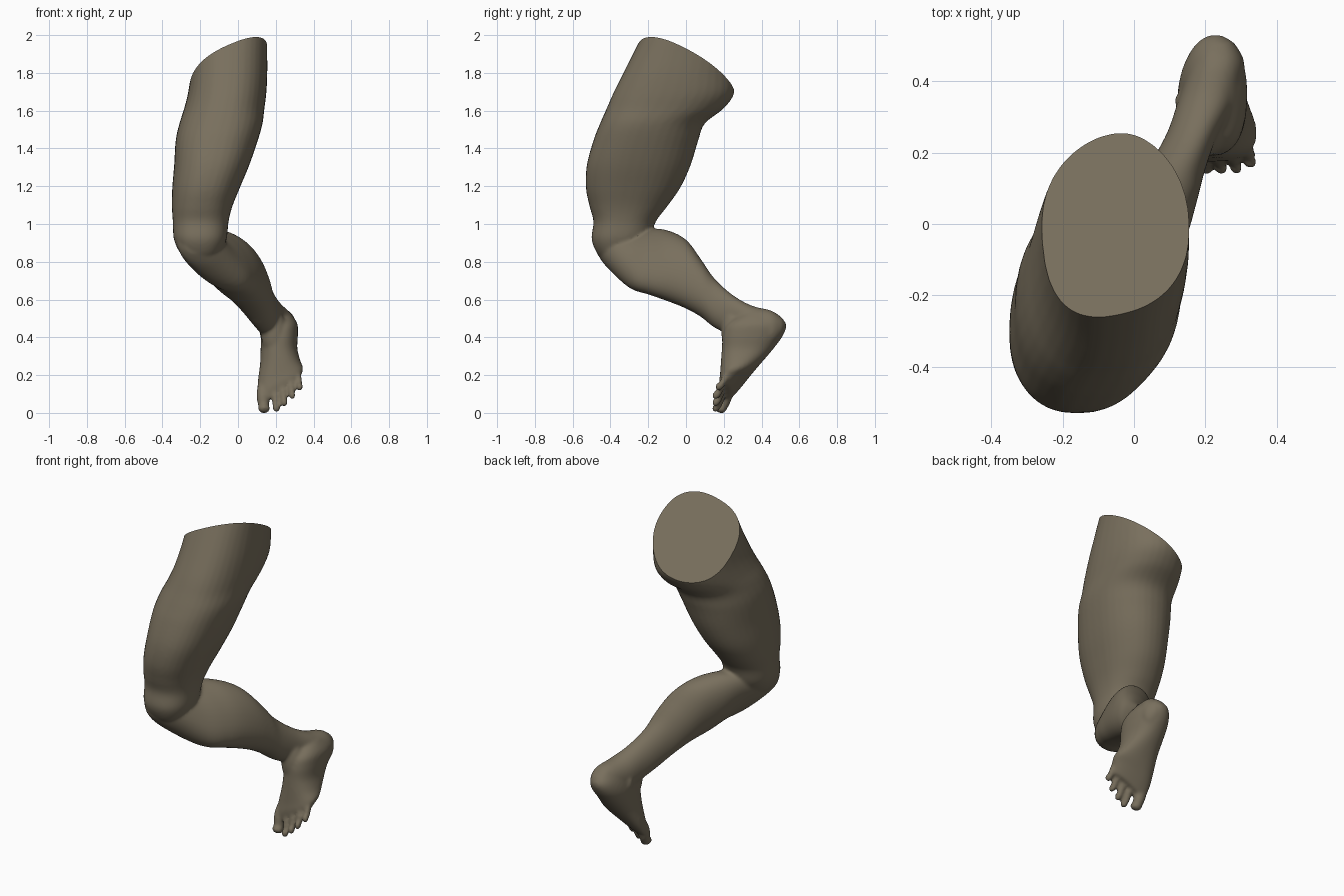
import bpy, bmesh, math
from mathutils import Vector, Matrix

cube = bpy.data.objects.get("Cube")
if cube:
    bpy.data.objects.remove(cube, do_unlink=True)

skin = bpy.data.materials.new("olive_brown_clay")
skin.use_nodes = True
colour = (0.19, 0.16, 0.11, 1)
skin.diffuse_color = colour
skin.node_tree.nodes["Principled BSDF"].inputs["Base Color"].default_value = colour

bm = bmesh.new()
SIDES, STEPS = 36, 5


def spline(a, b, c, d, t):
    """Catmull-Rom blend of four ring descriptions."""
    return [0.5 * (2 * q + (r - p) * t + (2 * p - 5 * q + 4 * r - s) * t * t
                   + (3 * q - p - 3 * r + s) * t ** 3)
            for p, q, r, s in zip(a, b, c, d)]


def full(v, power):
    """Push a circle coordinate towards a fuller, squarer oval."""
    return math.copysign(abs(v) ** power, v)


def loft(rings, axis):
    """Skin rings (position, x min, x max, other min, other max, slant) along axis z or y."""
    dense = []
    for i in range(len(rings) - 1):
        four = [rings[min(max(i + k, 0), len(rings) - 1)] for k in (-1, 0, 1, 2)]
        dense += [spline(*four, s / STEPS) for s in range(STEPS)]
    dense.append(rings[-1])
    loops = []
    for pos, x0, x1, w0, w1, slant in dense:
        loop = []
        for k in range(SIDES):
            a = math.tau * k / SIDES
            # fuller towards the front of upright parts
            power = 0.86 if axis == "z" and math.sin(a) < 0 else 0.93
            dx = (x1 - x0) / 2 * full(math.cos(a), power)
            dw = (w1 - w0) / 2 * full(math.sin(a), power)
            x, w = (x0 + x1) / 2 + dx, (w0 + w1) / 2 + dw
            # upright lofts tip their rings, lying ones lean them sideways
            loop.append(bm.verts.new((x, w, pos + slant * dx) if axis == "z"
                                     else (x - slant * dw, pos, w)))
        loops.append(loop)
    faces = [bm.faces.new(loops[0]), bm.faces.new(loops[-1][::-1])]
    for low, high in zip(loops, loops[1:]):
        for k in range(SIDES):
            n = (k + 1) % SIDES
            faces.append(bm.faces.new((low[k], high[k], high[n], low[n])))
    bmesh.ops.recalc_face_normals(bm, faces=faces)


def blob(start, end, radius, flat=1.0):
    """Ellipsoid stretched from start to end."""
    start, end = Vector(start), Vector(end)
    d = end - start
    turn = d.to_track_quat("Z", "Y").to_matrix().to_4x4()
    size = Matrix.Diagonal((radius, radius * flat, d.length / 2, 1))
    bmesh.ops.create_uvsphere(bm, u_segments=24, v_segments=16, radius=1,
                              matrix=Matrix.Translation((start + end) / 2) @ turn @ size)


# Thigh, horizontal sections from the knee upwards
loft([
    (0.82, -0.27, -0.13, -0.44, -0.30, 0),
    (0.86, -0.31, -0.09, -0.475, -0.24, 0),
    (0.93, -0.34, -0.06, -0.50, -0.19, 0),
    (1.02, -0.345, -0.05, -0.49, -0.16, 0),
    (1.10, -0.35, -0.03, -0.51, -0.10, 0),
    (1.20, -0.348, 0.01, -0.53, -0.03, 0),
    (1.32, -0.338, 0.06, -0.525, 0.025, 0),
    (1.45, -0.33, 0.105, -0.49, 0.065, 0),
    (1.54, -0.31, 0.13, -0.455, 0.10, 0),
    (1.62, -0.285, 0.14, -0.42, 0.20, 0),
    (1.70, -0.265, 0.15, -0.385, 0.255, 0),
    (1.80, -0.25, 0.155, -0.335, 0.255, 0),
    (1.92, -0.24, 0.155, -0.275, 0.25, 0),
    (2.00, -0.23, 0.155, -0.235, 0.25, 0),
    (2.10, -0.22, 0.15, -0.19, 0.24, 0)], "z")

# Knee and calf, vertical sections running back to the ankle
loft([
    (-0.47, -0.28, -0.16, 0.85, 0.95, 0),
    (-0.42, -0.32, -0.10, 0.78, 1.00, 0.25),
    (-0.30, -0.28, 0.0, 0.67, 0.99, 0.55),
    (-0.20, -0.23, 0.06, 0.635, 0.985, 0.5),
    (-0.10, -0.185, 0.11, 0.60, 0.975, 0.35),
    (0.00, -0.11, 0.15, 0.56, 0.925, 0.25),
    (0.08, -0.035, 0.178, 0.515, 0.82, 0.15),
    (0.15, 0.03, 0.198, 0.46, 0.72, 0.1),
    (0.25, 0.09, 0.235, 0.41, 0.63, 0),
    (0.35, 0.125, 0.29, 0.36, 0.575, 0),
    (0.45, 0.16, 0.31, 0.36, 0.55, 0),
    (0.51, 0.20, 0.28, 0.42, 0.51, 0)], "y")

# Foot, sections from the toes up to the heel
loft([
    (0.11, 0.115, 0.315, 0.18, 0.235, 0.5),
    (0.16, 0.103, 0.337, 0.175, 0.29, 0.45),
    (0.21, 0.105, 0.345, 0.18, 0.34, 0.3),
    (0.28, 0.117, 0.328, 0.185, 0.405, 0.1),
    (0.35, 0.12, 0.314, 0.19, 0.465, 0),
    (0.42, 0.125, 0.317, 0.195, 0.515, 0),
    (0.48, 0.145, 0.314, 0.22, 0.53, 0),
    (0.535, 0.18, 0.28, 0.30, 0.48, 0)], "z")

# Toes, big toe first
for x, tip_y, tip_z, length, radius in [
        (0.138, 0.185, 0.008, 0.17, 0.034), (0.203, 0.160, 0.012, 0.15, 0.021),
        (0.245, 0.160, 0.042, 0.15, 0.020), (0.287, 0.160, 0.08, 0.13, 0.019),
        (0.327, 0.175, 0.125, 0.11, 0.018)]:
    blob((x, tip_y, tip_z), (x - 0.01, tip_y + 0.05, tip_z + length), radius)
    blob((x, tip_y - 0.01, tip_z), (x, tip_y + 0.005, tip_z + 0.045), radius * 0.95)

# Kneecap, outer thigh muscle, instep and ankle bones
blob((-0.22, -0.42, 0.83), (-0.22, -0.42, 1.03), 0.08, 0.85)
blob((-0.275, -0.38, 1.05), (-0.22, -0.27, 1.65), 0.065)
blob((0.185, 0.25, 0.56), (0.20, 0.265, 0.28), 0.07)
blob((0.138, 0.34, 0.39), (0.138, 0.35, 0.48), 0.024)
blob((0.285, 0.31, 0.40), (0.285, 0.34, 0.50), 0.03)

mesh = bpy.data.meshes.new("leg")
bm.to_mesh(mesh)
bm.free()
leg = bpy.data.objects.new("leg", mesh)
bpy.context.collection.objects.link(leg)
bpy.ops.object.select_all(action="DESELECT")
bpy.context.view_layer.objects.active = leg
leg.select_set(True)

# Fuse all parts into one soft skin
fuse = leg.modifiers.new("fuse", "REMESH")
fuse.mode, fuse.voxel_size = "VOXEL", 0.0085
soften = leg.modifiers.new("soften", "SMOOTH")
soften.factor, soften.iterations = 0.5, 8
for m in ("fuse", "soften"):
    bpy.ops.object.modifier_apply(modifier=m)

# Flat slanted cut at the hip
bm = bmesh.new()
bm.from_mesh(mesh)
cut = bmesh.ops.bisect_plane(bm, geom=bm.verts[:] + bm.edges[:] + bm.faces[:],
                             plane_co=(0, 0, 1.855), plane_no=(-0.53, 0.5, 1),
                             clear_outer=True)
rim = [e for e in cut["geom_cut"] if isinstance(e, bmesh.types.BMEdge)]
bmesh.ops.holes_fill(bm, edges=rim, sides=0)
bmesh.ops.recalc_face_normals(bm, faces=bm.faces[:])
low = min(v.co.z for v in bm.verts)
bmesh.ops.translate(bm, verts=bm.verts[:], vec=(0, 0, -low))
bm.to_mesh(mesh)
bm.free()

mesh.materials.clear()
mesh.materials.append(skin)
bpy.ops.object.shade_smooth_by_angle(angle=math.radians(40))
